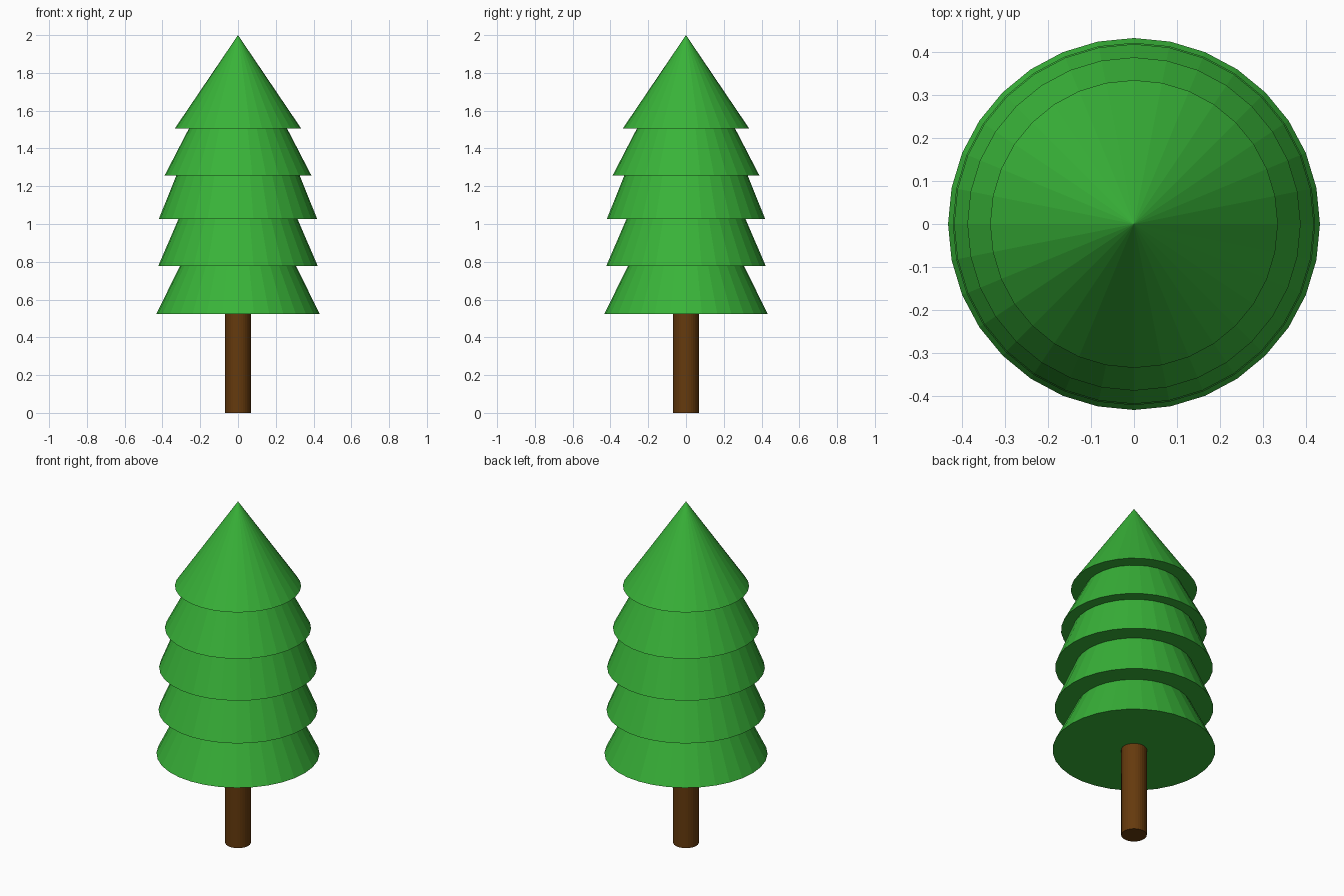
import bpy, bmesh
from math import cos, sin, tau

if "Cube" in bpy.data.objects:
    bpy.data.objects.remove(bpy.data.objects["Cube"])

SIDES = 32


def material(name, color):
    m = bpy.data.materials.new(name)
    m.diffuse_color = (*color, 1)
    m.use_nodes = True
    m.node_tree.nodes["Principled BSDF"].inputs["Base Color"].default_value = m.diffuse_color
    return m


def lathe(name, profile, mat):
    """Turn (radius, z) points, listed bottom to top, around z; radius 0 makes a tip."""
    bm = bmesh.new()
    rings = []
    for r, z in profile:
        if r == 0:
            rings.append([bm.verts.new((0, 0, z))] * SIDES)
        else:
            rings.append([bm.verts.new((r * cos(tau * i / SIDES), r * sin(tau * i / SIDES), z))
                          for i in range(SIDES)])
    bm.faces.new(rings[0][::-1])
    for low, high in zip(rings, rings[1:]):
        for i in range(SIDES):
            j = (i + 1) % SIDES
            bm.faces.new(dict.fromkeys((low[i], low[j], high[j], high[i])))
    if profile[-1][0] > 0:
        bm.faces.new(rings[-1])
    mesh = bpy.data.meshes.new(name)
    bm.to_mesh(mesh)
    bm.free()
    mesh.materials.append(mat)
    obj = bpy.data.objects.new(name, mesh)
    bpy.context.collection.objects.link(obj)
    return obj


green = material("needles", (0.04, 0.45, 0.04))
brown = material("bark", (0.13, 0.042, 0.004))

# Trunk
lathe("trunk", [(0.068, 0), (0.068, 0.523)], brown)

# Foliage: each tier is (skirt radius, skirt z, radius where it meets the next skirt)
tiers = [
    (0.433, 0.523, 0.307),
    (0.422, 0.778, 0.315),
    (0.419, 1.027, 0.326),
    (0.388, 1.258, 0.260),
    (0.335, 1.505, 0),
]
tops = [t[1] for t in tiers[1:]] + [2.0]
profile = []
for (skirt, z, neck), top in zip(tiers, tops):
    profile += [(skirt, z), (neck, top)]
lathe("foliage", profile, green)
